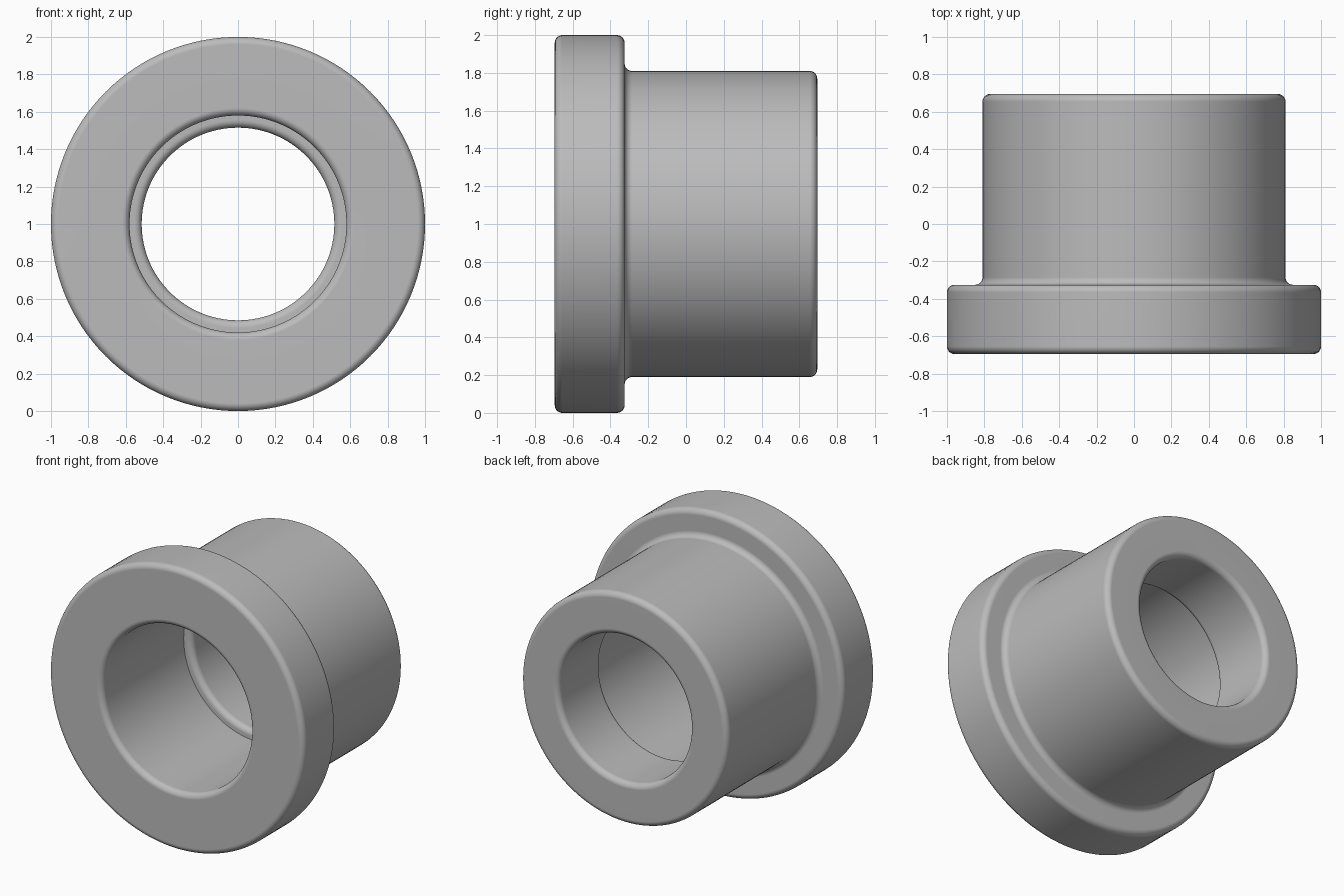
import bpy, bmesh, math
from mathutils import Vector, Matrix

cube = bpy.data.objects.get("Cube")
if cube:
    bpy.data.objects.remove(cube, do_unlink=True)

SEGMENTS = 128
FILLET_STEPS = 6

# Closed cross-section: (radius, y, fillet radius) at each corner
section = [
    (1.00, -0.695, 0.04),   # flange front rim
    (1.00, -0.325, 0.04),   # flange back rim
    (0.81, -0.325, 0.04),   # flange to barrel
    (0.81, 0.695, 0.04),    # barrel back rim
    (0.515, 0.695, 0.04),   # narrow bore mouth
    (0.515, 0.22, 0.04),    # bore step edge
    (0.58, 0.22, 0.0),      # bore step root
    (0.58, -0.695, 0.04),   # wide bore mouth
]


def rounded(corners):
    """Replace each square corner with a quarter-circle fillet."""
    points = []
    for i, (r, y, f) in enumerate(corners):
        p = Vector((r, y))
        if f == 0:
            points.append(p)
            continue
        before = Vector(corners[i - 1][:2])
        after = Vector(corners[(i + 1) % len(corners)][:2])
        a = (before - p).normalized() * f
        b = (after - p).normalized() * f
        for k in range(FILLET_STEPS + 1):
            t = math.pi / 2 * k / FILLET_STEPS
            points.append(p + a + b - b * math.cos(t) - a * math.sin(t))
    return points


# Revolve the section about the y axis
bm = bmesh.new()
rings = []
for s in range(SEGMENTS):
    ang = 2 * math.pi * s / SEGMENTS
    rings.append([bm.verts.new((p.x * math.cos(ang), p.y, 1 + p.x * math.sin(ang)))
                  for p in rounded(section)])
count = len(rings[0])
for s in range(SEGMENTS):
    here, there = rings[s], rings[(s + 1) % SEGMENTS]
    for k in range(count):
        n = (k + 1) % count
        bm.faces.new((here[k], here[n], there[n], there[k]))
bmesh.ops.recalc_face_normals(bm, faces=bm.faces)
mesh = bpy.data.meshes.new("flanged_bushing")
bm.to_mesh(mesh)
bm.free()

bushing = bpy.data.objects.new("flanged_bushing", mesh)
bpy.context.collection.objects.link(bushing)

# Plain grey material
grey = bpy.data.materials.new("plain grey")
grey.use_nodes = True
colour = (0.5, 0.5, 0.5, 1)
grey.diffuse_color = colour
grey.node_tree.nodes["Principled BSDF"].inputs["Base Color"].default_value = colour
mesh.materials.append(grey)

# Smooth fillets, flat faces kept flat
bpy.ops.object.select_all(action='DESELECT')
bushing.select_set(True)
bpy.context.view_layer.objects.active = bushing
bpy.ops.object.shade_smooth_by_angle(angle=math.radians(35))
weighted = bushing.modifiers.new("flat_face_normals", 'WEIGHTED_NORMAL')
weighted.keep_sharp = True
